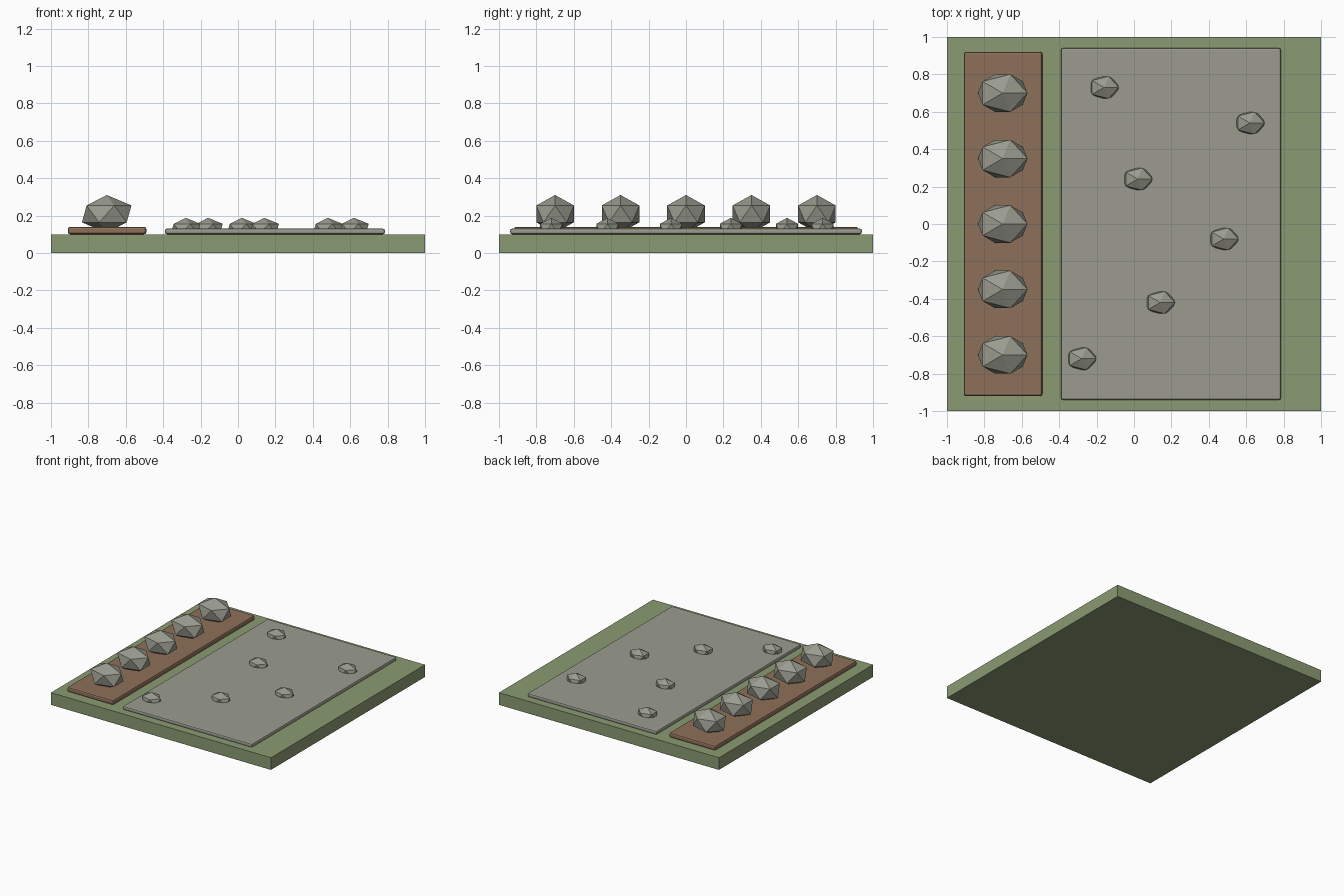
import bpy

if "Cube" in bpy.data.objects:
    bpy.data.objects.remove(bpy.data.objects["Cube"])


def material(name, rgb):
    m = bpy.data.materials.new(name)
    m.diffuse_color = (*rgb, 1)
    m.use_nodes = True
    m.node_tree.nodes["Principled BSDF"].inputs["Base Color"].default_value = m.diffuse_color
    return m


GRASS = material("grass green", (0.26, 0.33, 0.17))
SOIL = material("soil brown", (0.27, 0.16, 0.10))
STONE = material("stone grey", (0.325, 0.33, 0.275))


def slab(name, x0, x1, y0, y1, z0, z1, mat, bevel=0.0):
    """Box between the given limits, with optional rounded edges."""
    bpy.ops.mesh.primitive_cube_add(
        size=1, location=((x0 + x1) / 2, (y0 + y1) / 2, (z0 + z1) / 2))
    ob = bpy.context.object
    ob.name = name
    ob.scale = (x1 - x0, y1 - y0, z1 - z0)
    bpy.ops.object.transform_apply(location=False, rotation=False, scale=True)
    ob.data.materials.append(mat)
    if bevel:
        mod = ob.modifiers.new("rounded edges", 'BEVEL')
        mod.width = bevel
        mod.segments = 2
    return ob


def rock(name, location, scale):
    """Faceted twenty-sided rock, partly sunk in the ground."""
    bpy.ops.mesh.primitive_ico_sphere_add(subdivisions=1, radius=1, location=location)
    ob = bpy.context.object
    ob.name = name
    ob.scale = scale
    bpy.ops.object.transform_apply(location=False, rotation=False, scale=True)
    ob.data.materials.append(STONE)
    return ob


# Ground and the two raised beds
slab("grass_base", -1, 1, -1, 1, 0, 0.10, GRASS)
slab("soil_bed", -0.91, -0.49, -0.92, 0.92, 0.10, 0.14, SOIL, 0.012)
slab("gravel_bed", -0.39, 0.785, -0.94, 0.94, 0.10, 0.13, STONE, 0.01)

# Row of boulders on the soil
for i in range(5):
    rock(f"boulder_{i + 1}", (-0.702, -0.7 + 0.35 * i, 0.209), (0.148, 0.118, 0.101))

# Scattered small stones on the gravel
spots = [(-0.28, -0.72), (0.14, -0.42), (0.48, -0.08),
         (0.02, 0.24), (0.62, 0.54), (-0.16, 0.73)]
for i, (x, y) in enumerate(spots):
    rock(f"small_stone_{i + 1}", (x, y, 0.13), (0.088, 0.07, 0.058))
